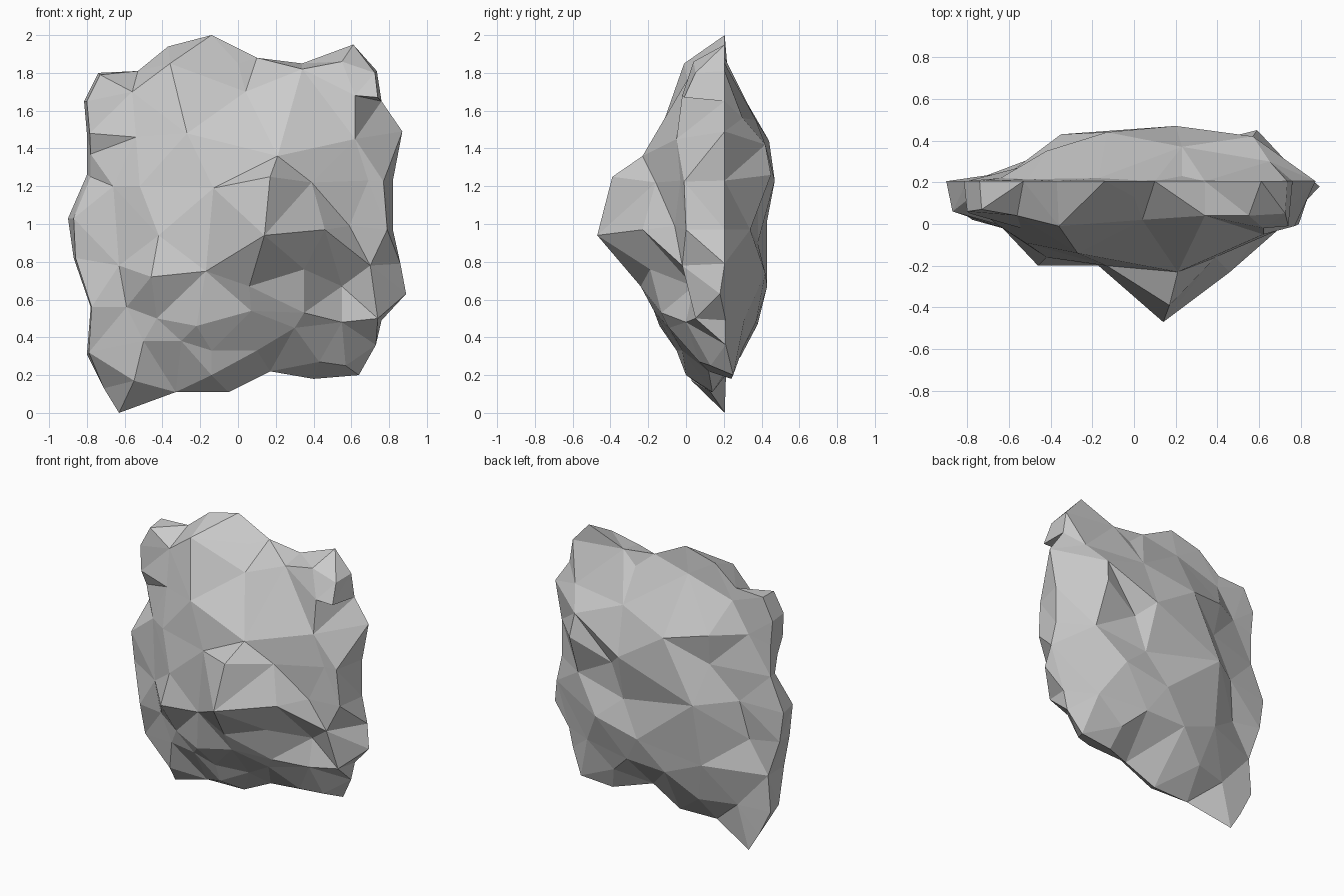
import bpy, bmesh
from mathutils import Vector
from mathutils.geometry import delaunay_2d_cdt

# rim: outline of the rock seen from the front (x, z), mostly in one flat plane
RIM_Y = 0.205
rim = [(-.14, 2), (.1, 1.88), (.34, 1.85), (.61, 1.95), (.735, 1.81), (.76, 1.65),
       (.87, 1.49), (.82, 1.23), (.82, .97), (.86, .79), (.89, .63), (.76, .49),
       (.73, .36), (.64, .2), (.4, .18), (.17, .22), (-.05, .11), (-.33, .11),
       (-.63, 0), (-.71, .13), (-.8, .31), (-.78, .56), (-.87, .82), (-.9, 1.03),
       (-.8, 1.26), (-.8, 1.48), (-.815, 1.65), (-.74, 1.8), (-.53, 1.81), (-.37, 1.94)]
# the bottom of the rim wavers out of the plane
rim_shift = {10: .18, 11: .21, 12: .21, 13: .25, 14: .24, 15: .12, 16: .14, 17: .13}

# shoulder: where the steep side walls meet the front (x, z, y)
shoulder = [(0, 1.85, .13), (.34, 1.82, .04), (.55, 1.86, .04), (.725, 1.8, .05),
            (.62, 1.68, -.02), (.74, 1.67, -.01), (.62, 1.45, -.05), (.69, 1.23, -.03),
            (.77, 1.225, -.01), (.79, .97, 0), (.7, .78, -.02), (.55, .67, .04),
            (.74, .5, .05), (.57, .25, .13), (.43, .27, .07), (-.14, .2, 0), (-.55, .17, .03),
            (-.79, .32, .1), (-.775, .56, .02), (-.86, .82, .08), (-.87, 1.03, .06),
            (-.78, 1.25, .13), (-.78, 1.37, .1), (-.785, 1.48, .05), (-.8, 1.65, .06),
            (-.73, 1.79, .07), (-.56, 1.7, .04), (-.36, 1.85, -.01)]

# front peaks and ledges (x, z, y)
front = [(-.27, 1.48, -.14), (.04, 1.7, .02), (-.13, 1.19, -.2), (.21, 1.36, -.23),
         (.17, 1.25, -.39), (.39, 1.22, -.16), (.14, .94, -.47), (.46, .97, -.23),
         (.59, .99, -.06), (.35, .76, -.19), (.06, .67, -.24), (.35, .53, -.13),
         (-.17, .75, -.2), (-.46, .72, -.2), (-.63, .78, -.02), (-.42, .94, -.16),
         (-.43, .5, -.07), (-.22, .46, -.14), (-.3, .38, -.06), (-.14, .33, -.05),
         (.1, .33, -.02), (.07, .54, -.17), (.3, .45, -.09), (.55, .48, 0),
         (-.5, .38, -.02), (-.59, .56, -.01), (-.54, 1.46, -.02), (-.52, 1.2, -.09),
         (-.66, 1.2, 0)]

# back: upper plateau, recess below it, tapered bottom (x, z, y)
back = [(.23, 1.77, .23), (-.17, 1.82, .22), (-.51, 1.72, .215), (.65, 1.56, .3),
        (.23, 1.55, .37), (.57, 1.42, .42), (.59, 1.26, .45), (.2, 1.23, .47),
        (-.13, 1.44, .44), (-.42, 1.5, .35), (-.64, 1.52, .22), (-.4, 1.28, .31),
        (-.35, 1.02, .43), (.22, .9, .38), (.31, 1.13, .38), (.6, .97, .34),
        (.41, .74, .42), (.08, .67, .43), (-.1, .47, .38), (.2, .48, .37),
        (.55, .5, .31), (.35, .34, .3), (-.37, .58, .36), (-.3, .3, .29),
        (-.64, .78, .21), (-.59, 1.05, .25), (-.55, .3, .215)]


def add_shell(bm, points):
    """Triangulate the rim outline plus inner points and add it as facets."""
    full = [(x, z, rim_shift.get(i, RIM_Y)) for i, (x, z) in enumerate(rim)] + points
    flat = [Vector((x, z)) for x, z, _ in full]
    vs, _, faces, orig, _, _ = delaunay_2d_cdt(flat, [], [list(range(len(rim)))], 1, 1e-5)
    made = [bm.verts.new((v.x, full[o[0]][2] if o else RIM_Y, v.y)) for v, o in zip(vs, orig)]
    for f in faces:
        bm.faces.new([made[i] for i in f])


# rock: front and back shells welded along the rim
bm = bmesh.new()
add_shell(bm, shoulder + front)
add_shell(bm, back)
bmesh.ops.remove_doubles(bm, verts=bm.verts, dist=0.002)
bmesh.ops.recalc_face_normals(bm, faces=bm.faces)
mesh = bpy.data.meshes.new("rock")
bm.to_mesh(mesh)
bm.free()
bpy.context.collection.objects.link(bpy.data.objects.new("rock", mesh))
